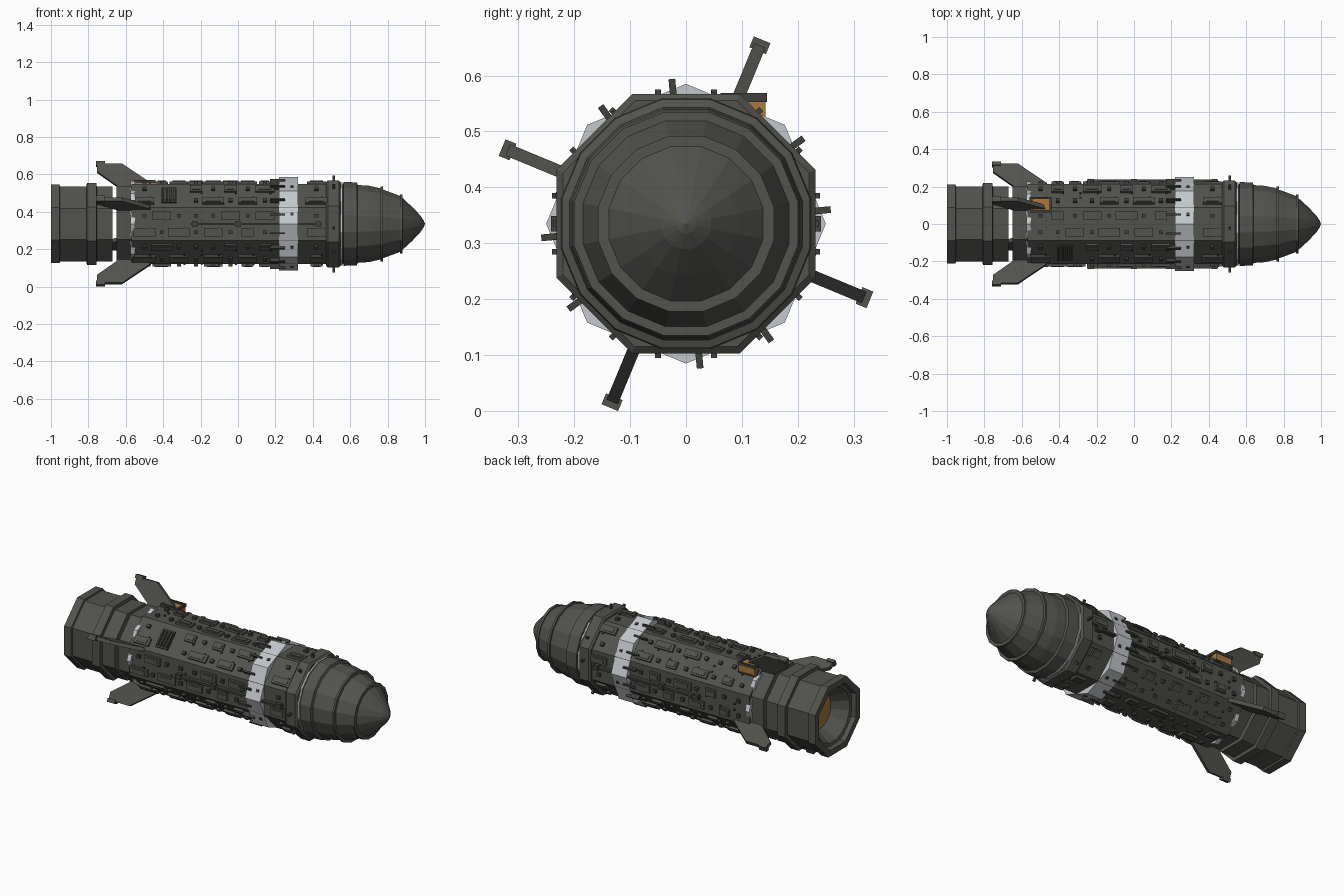
import bpy, bmesh, math, random
from mathutils import Vector

random.seed(4)
cube = bpy.data.objects.get("Cube")
if cube:
    bpy.data.objects.remove(cube)

AXIS_Z = 0.335
STEP = math.pi / 4


def material(name, rgb):
    m = bpy.data.materials.new(name)
    m.use_nodes = True
    m.diffuse_color = (*rgb, 1)
    m.node_tree.nodes["Principled BSDF"].inputs["Base Color"].default_value = (*rgb, 1)
    return m


HULL = material("dark olive grey", (0.085, 0.085, 0.075))
TRIM = material("darker grey", (0.05, 0.05, 0.045))
SILVER = material("silver", (0.55, 0.58, 0.61))
ORANGE = material("burnt orange", (0.40, 0.19, 0.05))


def finish(name, bm, mat):
    bmesh.ops.remove_doubles(bm, verts=bm.verts, dist=1e-5)
    bmesh.ops.recalc_face_normals(bm, faces=bm.faces)
    mesh = bpy.data.meshes.new(name)
    bm.to_mesh(mesh)
    bm.free()
    mesh.materials.append(mat)
    ob = bpy.data.objects.new(name, mesh)
    bpy.context.collection.objects.link(ob)
    return ob


def point(x, r, a, t=0.0):
    """Point at radius r, angle a round the long axis, shifted t sideways."""
    c, s = math.cos(a), math.sin(a)
    return Vector((x, r * c - t * s, AXIS_Z + r * s + t * c))


def lathe(name, profile, sides, mat, on_corner=False):
    """Faceted body of revolution; radii reach the middle of each flat."""
    bm = bmesh.new()
    grow = 1 / math.cos(math.pi / sides)
    shift = 0 if on_corner else 0.5
    rings = [[bm.verts.new(point(x, r * grow, (k + shift) * math.tau / sides))
              for k in range(sides)] for x, r in profile]
    for a, b in zip(rings, rings[1:]):
        for k in range(sides):
            n = (k + 1) % sides
            bm.faces.new((a[k], a[n], b[n], b[k]))
    return finish(name, bm, mat)


def block(bm, a, x, r, t):
    """Box given by ranges along x, outward and sideways at angle a."""
    v = [bm.verts.new(point(i, j, a, k)) for i in x for j in r for k in t]
    for f in ((0, 1, 3, 2), (4, 6, 7, 5), (0, 4, 5, 1),
              (2, 3, 7, 6), (0, 2, 6, 4), (1, 5, 7, 3)):
        bm.faces.new([v[i] for i in f])


def centred(c, half):
    return (c - half, c + half)


# Tail section with recessed exhaust
lathe("tail_section", [(-0.67, 0), (-0.67, 0.2), (-0.755, 0.2), (-0.757, 0.22),
      (-0.808, 0.22), (-0.81, 0.2), (-0.952, 0.2), (-0.954, 0.21), (-1, 0.21),
      (-1, 0.175), (-0.975, 0.17), (-0.86, 0.17), (-0.86, 0)], 8, HULL)
lathe("exhaust_cone", [(-0.975, 0.172), (-0.97, 0.155), (-0.88, 0.1), (-0.87, 0.1)], 16, HULL)
lathe("exhaust_core", [(-0.865, 0), (-0.865, 0.1), (-0.885, 0.1), (-0.895, 0)], 16, ORANGE)

# Main hull and forward collar
lathe("rear_neck", [(-0.65, 0), (-0.65, 0.2), (-0.56, 0.2), (-0.56, 0)], 8, HULL)
lathe("main_hull", [(-0.57, 0), (-0.57, 0.214), (0.48, 0.214), (0.48, 0)], 8, HULL)
lathe("forward_collar", [(0.47, 0), (0.47, 0.222), (0.48, 0.232), (0.54, 0.232),
      (0.55, 0.22), (0.55, 0)], 8, HULL)

# Silver bands
lathe("silver_band", [(0.22, 0.2), (0.22, 0.231), (0.32, 0.231), (0.32, 0.2)], 8, SILVER, True)
lathe("rear_silver_ring", [(-0.575, 0.19), (-0.575, 0.211), (-0.55, 0.211),
      (-0.55, 0.19)], 8, SILVER, True)
lathe("front_silver_ring", [(0.545, 0.19), (0.545, 0.222), (0.558, 0.222),
      (0.558, 0.19)], 16, SILVER)

# Stepped nose
lathe("nose", [(0.54, 0), (0.54, 0.212), (0.562, 0.212), (0.565, 0.224), (0.635, 0.222),
      (0.64, 0.208), (0.70, 0.204), (0.762, 0.19), (0.762, 0.2), (0.774, 0.2),
      (0.774, 0.184), (0.866, 0.15), (0.866, 0.157), (0.88, 0.157), (0.88, 0.138),
      (0.93, 0.092), (0.975, 0.045), (0.993, 0.018), (1, 0)], 16, HULL)

# Raised panels and studs, two rows on every flat
panels, studs = bmesh.new(), bmesh.new()
for side in range(8):
    for row, t in enumerate((-0.044, 0.044)):
        a = side * STEP
        vent_row = side == 3
        for i in range(11):
            x = -0.5 + i * 0.092
            if vent_row and abs(x + 0.37) < 0.1:
                continue
            if 0.18 < x < 0.34:
                continue
            if (i + row) % 2 and random.random() < 0.85:
                half = random.choice((0.032, 0.05, 0.058))
                block(panels, a, centred(x, half), (0.205, 0.227), centred(t, 0.022))
                block(panels, a, centred(x, half * 0.7), (0.22, 0.231), centred(t, 0.012))
            else:
                block(studs, a, centred(x, 0.01), (0.205, 0.229), centred(t, 0.01))
                block(studs, a, centred(x + 0.03, 0.005), (0.205, 0.221), centred(-t * 0.4, 0.005))
finish("raised_panels", panels, HULL)
finish("studs", studs, TRIM)

# Long side conduits, and small clamps reaching across the band
rails, clamps = bmesh.new(), bmesh.new()
for side in (0, 4):
    block(rails, side * STEP, (-0.25, 0.45), (0.21, 0.238), centred(0, 0.006))
    for x in (-0.23, 0, 0.43):
        block(rails, side * STEP, centred(x, 0.015), (0.21, 0.241), centred(0, 0.014))
for side in range(8):
    for t in (-0.05, 0.05):
        block(clamps, side * STEP, (0.17, 0.25), (0.21, 0.24), centred(t, 0.005))
    block(clamps, (side + 0.5) * STEP, centred(0.29, 0.008), (0.22, 0.236), centred(0.04, 0.008))
finish("side_conduits", rails, TRIM)
finish("band_clamps", clamps, TRIM)

# Slatted vent on the upper front flat
vent = bmesh.new()
block(vent, 3 * STEP, (-0.41, -0.33), (0.205, 0.222), (-0.055, 0.055))
for i in range(4):
    block(vent, 3 * STEP, centred(-0.4 + i * 0.02, 0.005), (0.22, 0.231), (-0.045, 0.045))
finish("slatted_vent", vent, TRIM)

# Small pins round the forward collar
pins = bmesh.new()
for quarter in range(4):
    for degrees in (5.6, 36):
        a = math.radians(degrees) + quarter * math.pi / 2
        block(pins, a, centred(0.512, 0.006), (0.23, 0.26), centred(0, 0.006))
finish("collar_pins", pins, TRIM)

# Four swept tail fins with tip caps
FIN = [(-0.65, 0.2), (-0.65, 0.22), (-0.755, 0.3), (-0.755, 0.345), (-0.62, 0.345),
       (-0.475, 0.24), (-0.45, 0.2)]
fins, caps = bmesh.new(), bmesh.new()
for quarter in range(4):
    a = math.radians(67.5) + quarter * math.pi / 2
    left = [fins.verts.new(point(x, r, a, -0.011)) for x, r in FIN]
    right = [fins.verts.new(point(x, r, a, 0.011)) for x, r in FIN]
    fins.faces.new(left)
    fins.faces.new(right[::-1])
    for k in range(len(FIN)):
        n = (k + 1) % len(FIN)
        fins.faces.new((left[k], right[k], right[n], left[n]))
    block(caps, a, (-0.76, -0.71), (0.335, 0.356), centred(0, 0.016))
finish("tail_fins", fins, HULL)
finish("fin_tip_caps", caps, HULL)

# Orange service box with a dark rim, beside the upper fin
box, rim = bmesh.new(), bmesh.new()
up = math.pi / 2
block(box, up, (-0.55, -0.445), (0.18, 0.225), (-0.142, -0.065))
for t in ((-0.145, -0.133), (-0.074, -0.062)):
    block(rim, up, (-0.555, -0.44), (0.218, 0.234), t)
for x in ((-0.555, -0.543), (-0.452, -0.44)):
    block(rim, up, x, (0.218, 0.234), (-0.145, -0.062))
finish("service_box", box, ORANGE)
finish("service_box_rim", rim, TRIM)
